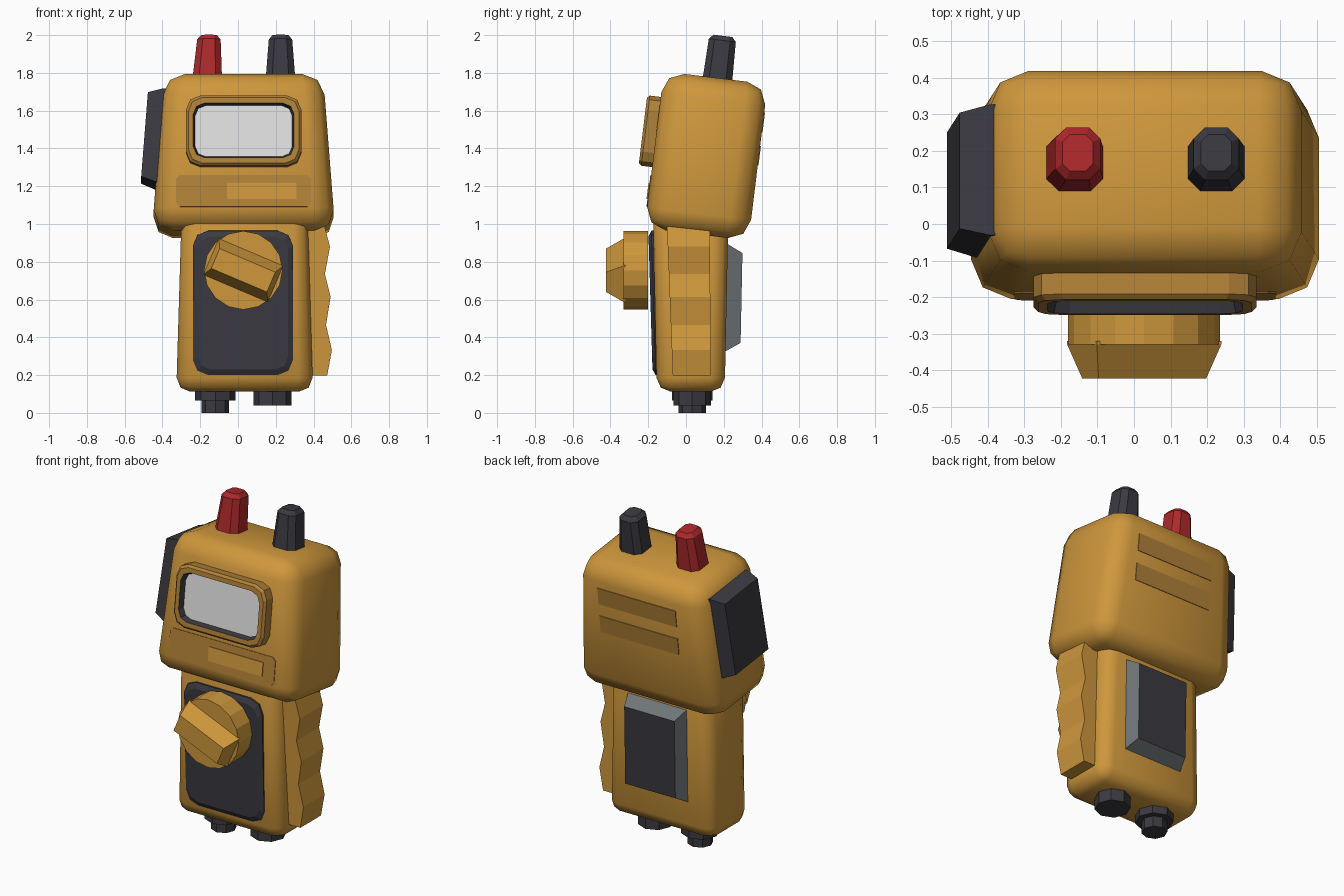
import bpy, bmesh, math
from mathutils import Matrix, Vector

if "Cube" in bpy.data.objects:
    bpy.data.objects.remove(bpy.data.objects["Cube"])


def material(name, rgb):
    m = bpy.data.materials.new(name)
    m.diffuse_color = (*rgb, 1)
    m.use_nodes = True
    m.node_tree.nodes["Principled BSDF"].inputs["Base Color"].default_value = m.diffuse_color
    return m


GOLD = material("gold_body", (0.62, 0.31, 0.045))
OCHRE = material("dark_ochre", (0.44, 0.22, 0.04))
DARK = material("charcoal", (0.042, 0.042, 0.052))
GREY = material("mid_grey", (0.16, 0.18, 0.19))
RED = material("red", (0.42, 0.022, 0.024))
SCREEN = material("screen_grey", (0.75, 0.75, 0.75))


def frame(origin, u, v, w):
    """Matrix whose local axes u, v, w sit at the given origin."""
    m = Matrix((u, v, w)).transposed().to_4x4()
    m.translation = Vector(origin)
    return m


def outline(hu, hv, r, seg, cu=0, cv=0):
    """Rounded rectangle; seg = 0 gives square corners."""
    if seg == 0:
        return [(cu + a * hu, cv + b * hv) for a, b in ((1, 1), (-1, 1), (-1, -1), (1, -1))]
    pts = []
    for k, (a, b) in enumerate(((1, 1), (-1, 1), (-1, -1), (1, -1))):
        for i in range(seg + 1):
            t = (k + i / seg) * math.pi / 2
            pts.append((cu + a * (hu - r) + r * math.cos(t), cv + b * (hv - r) + r * math.sin(t)))
    return pts


def finish(name, bm, mats, smooth=False):
    bmesh.ops.recalc_face_normals(bm, faces=bm.faces)
    me = bpy.data.meshes.new(name)
    for f in bm.faces:
        f.smooth = smooth
    bm.to_mesh(me)
    bm.free()
    for m in mats:
        me.materials.append(m)
    ob = bpy.data.objects.new(name, me)
    bpy.context.collection.objects.link(ob)
    return ob


def loft(name, loops, M, mats, seg=0, bands=None, cap=0, bevel=0):
    """Skin loops (w, hu, hv, r, cu, cv); bands = material index per band."""
    bm = bmesh.new()
    rings = []
    for w, hu, hv, *rest in loops:
        r, cu, cv = (list(rest) + [0, 0, 0])[:3]
        rings.append([bm.verts.new(M @ Vector((p, q, w))) for p, q in outline(hu, hv, r, seg, cu, cv)])
    n = len(rings[0])
    for j, (a, b) in enumerate(zip(rings, rings[1:])):
        for i in range(n):
            f = bm.faces.new((a[i], a[(i + 1) % n], b[(i + 1) % n], b[i]))
            f.material_index = bands[j] if bands else 0
    bm.faces.new(rings[0])
    bm.faces.new(rings[-1]).material_index = cap
    if bevel:
        bmesh.ops.recalc_face_normals(bm, faces=bm.faces)
        bmesh.ops.bevel(bm, geom=bm.edges[:], offset=bevel, segments=2, profile=0.5, affect='EDGES')
    return finish(name, bm, mats, smooth=bool(bevel))


def cylinder(name, r1, r2, w0, w1, sides, M, mat):
    bm = bmesh.new()
    bmesh.ops.create_cone(bm, cap_ends=True, segments=sides, radius1=r1, radius2=r2, depth=w1 - w0,
                          matrix=M @ Matrix.Translation((0, 0, (w0 + w1) / 2)))
    return finish(name, bm, [mat])


X, Y, Z = Vector((1, 0, 0)), Vector((0, 1, 0)), Vector((0, 0, 1))
HEAD = Matrix.Translation((0.03, 0.107, 1.36)) @ Matrix.Rotation(math.radians(-7), 4, 'X')
HEAD_FRONT = HEAD @ frame((0, 0, 0), X, Z, -Y)
HEAD_BACK = HEAD @ frame((0, 0, 0), X, Z, Y)
UP = Matrix.Identity(4)

# Main housing: tilted head and lower handle
loft("head", [(-0.417, 0.485, 0.277), (0.417, 0.42, 0.277)], HEAD, [GOLD], bevel=0.11)
loft("handle", [(0.112, 0.362, 0.18, 0, 0.035, 0.025), (1.08, 0.333, 0.2, 0, 0.035, 0.025)],
     UP, [GOLD], bevel=0.075)

# Screen bezel with recessed display
loft("screen_bezel",
     [(0.26, 0.305, 0.187, 0.075, 0, 0.094), (0.335, 0.305, 0.187, 0.075, 0, 0.094),
      (0.349, 0.292, 0.174, 0.07, 0, 0.094), (0.349, 0.267, 0.146, 0.06, 0, 0.094),
      (0.314, 0.257, 0.136, 0.055, 0, 0.094)],
     HEAD_FRONT, [OCHRE, DARK, SCREEN], seg=2, bands=[0, 0, 0, 1], cap=2)

# Label strips, front and back
loft("front_strip", [(0.27, 0.357, 0.085, 0.02, 0, -0.22), (0.281, 0.357, 0.085, 0.02, 0, -0.22)],
     HEAD_FRONT, [OCHRE], seg=1)
loft("front_strip_plate", [(0.277, 0.184, 0.042, 0, 0.095, -0.222), (0.286, 0.184, 0.042, 0, 0.095, -0.222)],
     HEAD_FRONT, [GOLD])
for i, h in enumerate((0.215, 0.035)):
    loft(f"back_strip_{i}", [(0.27, 0.265, 0.052, 0, 0.015, h), (0.281, 0.265, 0.052, 0, 0.015, h)],
         HEAD_BACK, [OCHRE])

# Two terminal posts on top
for name, mat, base, tip in (("red_post", RED, -0.195, -0.184), ("dark_post", DARK, 0.195, 0.195)):
    loft(name, [(0.36, 0.082, 0.08, 0.035, base, 0.01), (0.618, 0.062, 0.072, 0.03, tip, 0.01),
                (0.642, 0.042, 0.05, 0.02, tip, 0.01)], HEAD, [mat], seg=1)

# Side button following the head's tapered left wall
t = math.radians(4.5)
SIDE = HEAD @ frame((-0.445, 0, 0.09), -Y, Vector((math.sin(t), 0, math.cos(t))),
                    Vector((-math.cos(t), 0, math.sin(t))))
loft("side_button", [(-0.03, 0.18, 0.25), (0.0, 0.18, 0.25), (0.08, 0.16, 0.225)], SIDE, [DARK])

# Dark front panel, leaning slightly forward
PANEL = Matrix.Translation((0.026, -0.186, 0.582)) @ Matrix.Rotation(math.radians(1.7), 4, 'X') @ frame((0, 0, 0), X, Z, -Y)
loft("front_panel", [(-0.04, 0.265, 0.382, 0.08), (-0.014, 0.265, 0.382, 0.08), (0.002, 0.238, 0.352, 0.065)],
     PANEL, [DARK], seg=2)

# Rotary knob with wedge grip
KNOB = frame((0.028, 0, 0.755), X, Z, -Y)
cylinder("knob", 0.208, 0.208, 0.2, 0.33, 16, KNOB, GOLD)
loft("knob_grip", [(0.32, 0.185, 0.104), (0.33, 0.185, 0.104), (0.423, 0.16, 0.057)],
     KNOB @ Matrix.Rotation(math.radians(-23), 4, 'Z'), [GOLD])

# Wavy finger grip on the right side
wave = [(0.197, 0.472), (0.333, 0.497), (0.466, 0.466), (0.614, 0.49), (0.735, 0.46), (0.88, 0.487), (1.0, 0.455)]
loops = []
for z, x in wave:
    k = (z - 0.2) / 0.8
    loops.append((z, (x - 0.3) / 2, 0.1 + 0.014 * k, 0, (x + 0.3) / 2, 0.03 - 0.017 * k))
loft("finger_grip", loops, UP, [GOLD])

# Back cover with sloped grey rim
BACK = Matrix.Translation((0.04, 0.208, 0.61)) @ Matrix.Rotation(math.radians(-1.2), 4, 'X') @ frame((0, 0, 0), X, Z, Y)
loft("back_cover", [(-0.02, 0.2, 0.285), (0.005, 0.2, 0.285), (0.086, 0.17, 0.238)],
     BACK, [GREY, DARK], cap=1)

# Bottom connectors
LEFT = Matrix.Translation((-0.12, 0.033, 0))
cylinder("left_connector", 0.108, 0.108, 0.065, 0.17, 8, LEFT, DARK)
cylinder("left_connector_tip", 0.072, 0.072, 0.0, 0.08, 8, LEFT, DARK)
cylinder("right_connector", 0.1, 0.1, 0.04, 0.17, 8, Matrix.Translation((0.183, 0.033, 0)), DARK)
